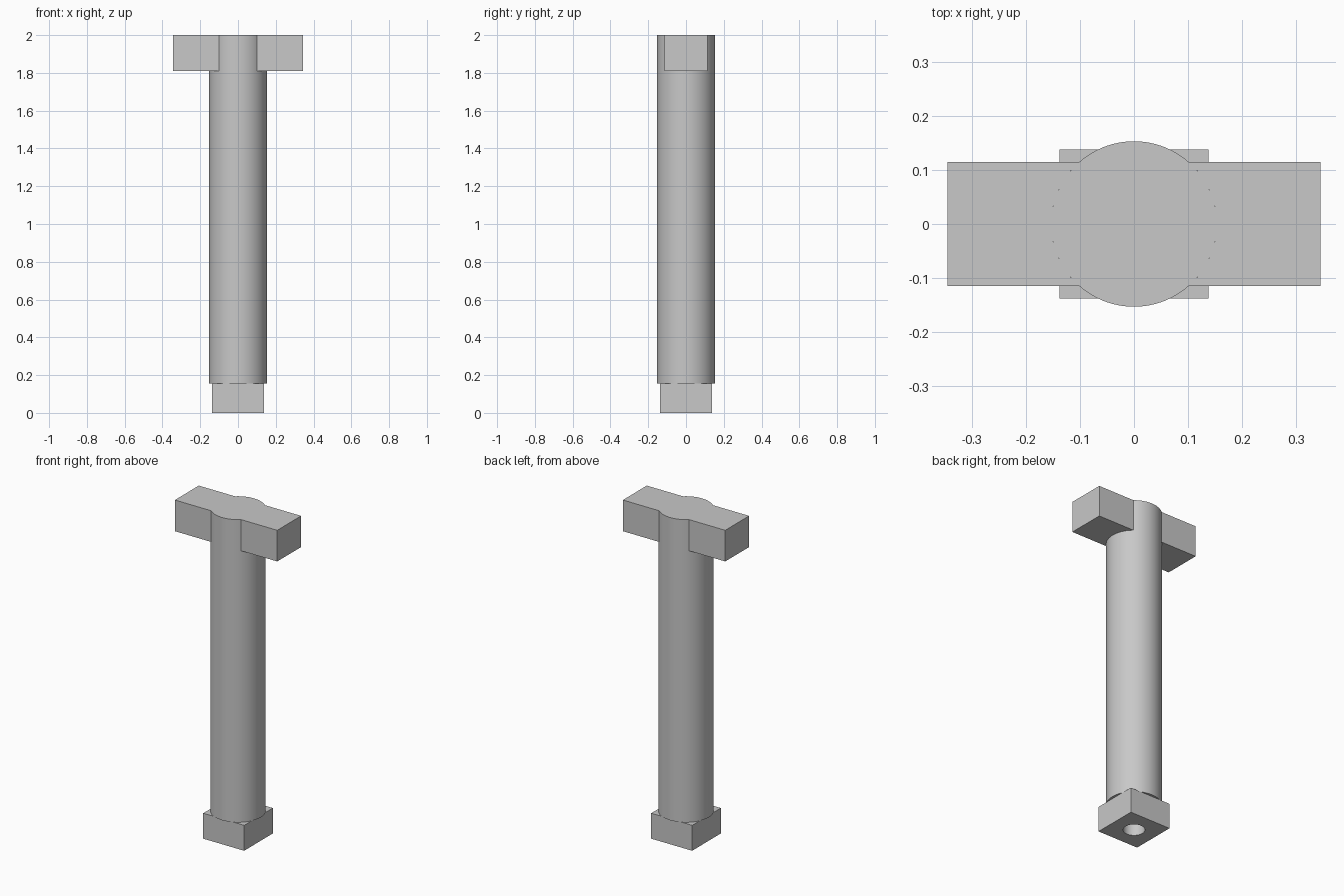
import bpy
import bmesh
from math import asin, cos, sin, pi, radians

default = bpy.data.objects.get("Cube")
if default:
    bpy.data.objects.remove(default, do_unlink=True)

HEIGHT = 2.0
SHAFT_R = 0.153
BLOCK_HALF, BLOCK_TOP = 0.138, 0.155
ARM_REACH, ARM_HALF, ARM_BOTTOM = 0.345, 0.115, 1.81
BORE_R, BORE_DEPTH = 0.06, 0.5

grey = bpy.data.materials.new("plain grey")
grey.use_nodes = True
grey.diffuse_color = (0.58, 0.58, 0.58, 1)
grey.node_tree.nodes["Principled BSDF"].inputs["Base Color"].default_value = grey.diffuse_color


def prism(name, outline, bottom, top):
    """Extrude a counter-clockwise outline from bottom to top."""
    bm = bmesh.new()
    face = bm.faces.new([bm.verts.new((x, y, bottom)) for x, y in outline])
    grown = bmesh.ops.extrude_face_region(bm, geom=[face], use_keep_orig=True)
    verts = [v for v in grown["geom"] if isinstance(v, bmesh.types.BMVert)]
    bmesh.ops.translate(bm, verts=verts, vec=(0, 0, top - bottom))
    bmesh.ops.recalc_face_normals(bm, faces=bm.faces)
    mesh = bpy.data.meshes.new(name)
    bm.to_mesh(mesh)
    bm.free()
    mesh.materials.append(grey)
    obj = bpy.data.objects.new(name, mesh)
    bpy.context.collection.objects.link(obj)
    return obj


def arc(radius, start, end, steps):
    angles = [start + (end - start) * i / steps for i in range(steps + 1)]
    return [(radius * cos(a), radius * sin(a)) for a in angles]


def circle(radius, steps):
    return arc(radius, 0, 2 * pi, steps)[:-1]


def activate(obj):
    bpy.ops.object.select_all(action="DESELECT")
    obj.select_set(True)
    bpy.context.view_layer.objects.active = obj


# Long round shaft and square foot
shaft = prism("shaft", circle(SHAFT_R, 96), BLOCK_TOP, HEIGHT)
h = BLOCK_HALF
foot = prism("foot_block", [(-h, -h), (h, -h), (h, h), (-h, h)], 0, BLOCK_TOP)

# Crossbar arms, hollowed at the inner end to fit the shaft
spread = asin(ARM_HALF / SHAFT_R)
inner = arc(SHAFT_R, spread, -spread, 24)
arm = [(ARM_REACH, -ARM_HALF), (ARM_REACH, ARM_HALF)] + inner
parts = [shaft, foot]
for name, side in (("left_arm", 1), ("right_arm", -1)):
    parts.append(prism(name, [(side * x, side * y) for x, y in arm], ARM_BOTTOM, HEIGHT))

# Round bore up through the foot into the shaft
cutter = prism("bore_cutter", circle(BORE_R, 48), -0.1, BORE_DEPTH)
cutter.hide_render = True
for obj in (shaft, foot):
    activate(obj)
    cut = obj.modifiers.new("bore", "BOOLEAN")
    cut.operation, cut.solver, cut.object = "DIFFERENCE", "EXACT", cutter
    bpy.ops.object.modifier_apply(modifier=cut.name)
bpy.data.objects.remove(cutter, do_unlink=True)

for obj in parts:
    activate(obj)
    bpy.ops.object.shade_smooth_by_angle(angle=radians(30))
